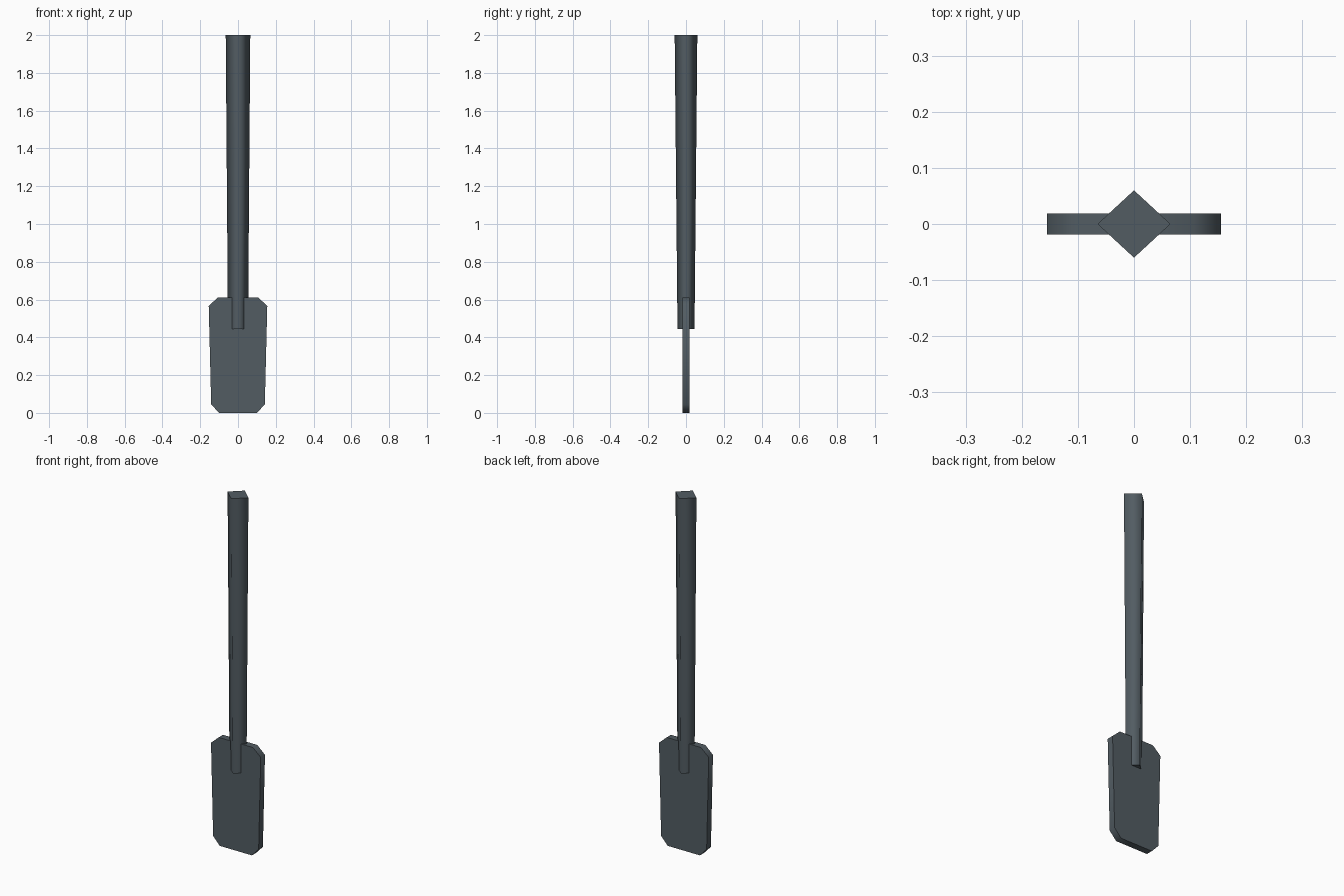
import bpy
import bmesh
from mathutils import Vector

cube = bpy.data.objects.get("Cube")
if cube:
    bpy.data.objects.remove(cube, do_unlink=True)

slate = bpy.data.materials.new("slate grey")
slate.use_nodes = True
color = (0.085, 0.108, 0.124, 1)
slate.diffuse_color = color
slate.node_tree.nodes["Principled BSDF"].inputs["Base Color"].default_value = color


def loft(name, start, end):
    """Join two matching rings with smooth walls and flat, sharp-edged caps."""
    bm = bmesh.new()
    a = [bm.verts.new(p) for p in start]
    b = [bm.verts.new(p) for p in end]
    caps = [bm.faces.new(a), bm.faces.new(b)]
    for i in range(len(a)):
        j = (i + 1) % len(a)
        bm.faces.new((a[i], a[j], b[j], b[i])).smooth = True
    for cap in caps:
        for edge in cap.edges:
            edge.smooth = False
    bmesh.ops.recalc_face_normals(bm, faces=bm.faces)
    mesh = bpy.data.meshes.new(name)
    bm.to_mesh(mesh)
    bm.free()
    mesh.materials.append(slate)
    obj = bpy.data.objects.new(name, mesh)
    bpy.context.collection.objects.link(obj)
    return obj


def diamond(rx, ry, z):
    return [Vector(p) for p in ((rx, 0, z), (0, ry, z), (-rx, 0, z), (0, -ry, z))]


# Tapered diamond-section handle
loft("handle", diamond(0.053, 0.045, 0.445), diamond(0.065, 0.06, 2.0))

# Flat paddle blade with clipped corners
half = [(0.1, 0), (0.142, 0.045), (0.155, 0.567), (0.107, 0.61)]
outline = half + [(-x, z) for x, z in reversed(half)]
loft("blade",
     [(x, -0.019, z) for x, z in outline],
     [(x, 0.019, z) for x, z in outline])
